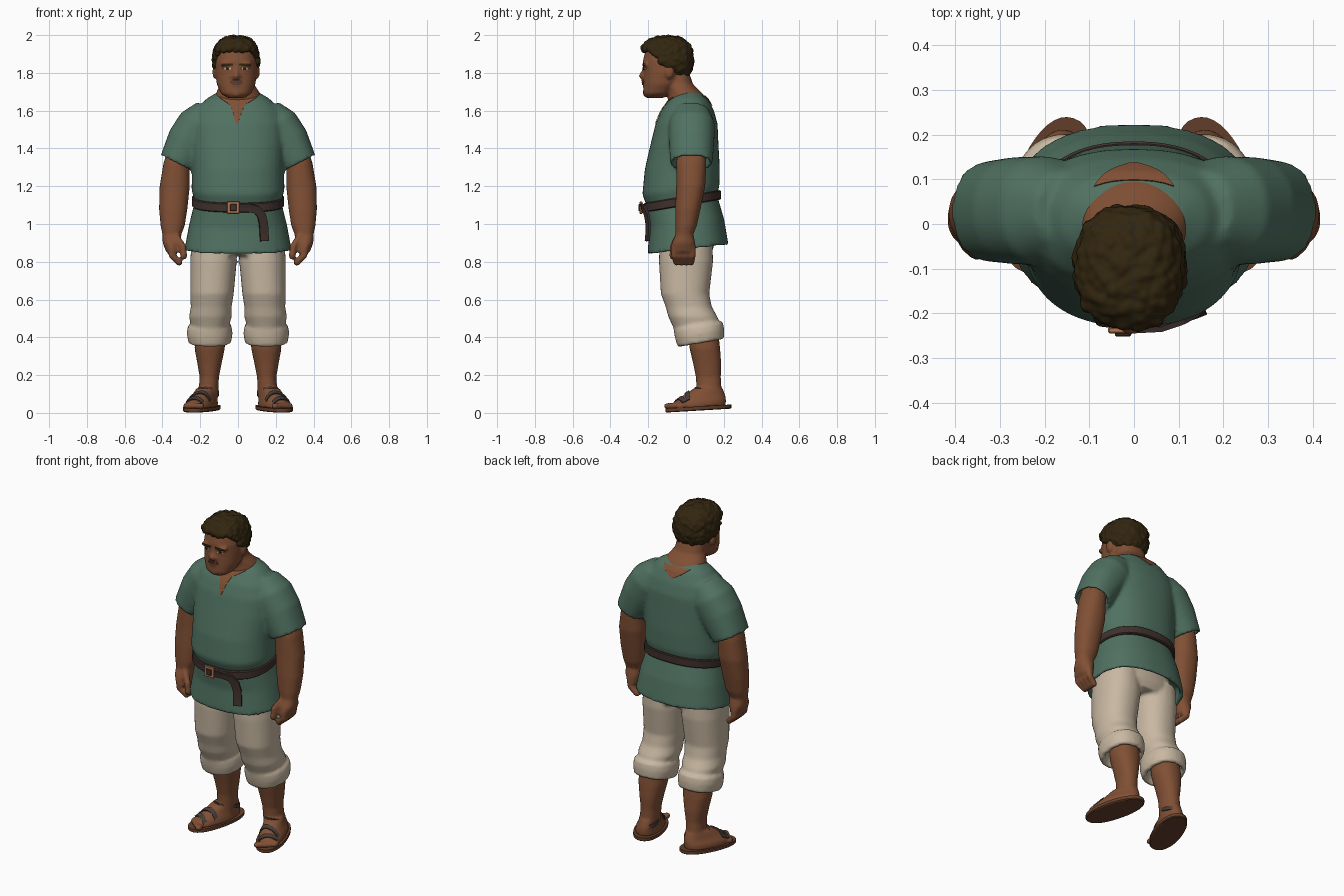
import bpy, bmesh, math, random
from mathutils import Vector, Matrix
from mathutils.bvhtree import BVHTree

random.seed(4)
if "Cube" in bpy.data.objects:
    bpy.data.objects.remove(bpy.data.objects["Cube"], do_unlink=True)


def material(name, r, g, b):
    mat = bpy.data.materials.new(name)
    mat.use_nodes = True
    mat.diffuse_color = (r, g, b, 1)
    shader = mat.node_tree.nodes["Principled BSDF"]
    shader.inputs["Base Color"].default_value = (r, g, b, 1)
    shader.inputs["Roughness"].default_value = 0.8
    return mat


skin = material("brown skin", .22, .08, .035)
green = material("green cloth", .08, .165, .12)
cream = material("cream cloth", .58, .48, .36)
dark_hair = material("dark brown hair", .032, .019, .005)
leather = material("dark leather", .05, .03, .025)
bronze = material("bronze", .45, .19, .08)
strap_grey = material("grey brown strap", .06, .042, .036)
sole_brown = material("sole brown", .13, .05, .024)
lip = material("lip brown", .15, .052, .028)
white = material("eye white", .5, .46, .42)


def loft(bm, sections, side=1, n=40, p=2.2):
    """Bridge rings given as x, y, z, rx, ry, slope x, slope y, turn."""
    rings = []
    for s in sections:
        x, y, z, rx, ry, tx, ty, turn = tuple(s) + (0,) * (8 - len(s))
        ring = []
        for i in range(n):
            c, d = math.cos(math.tau * i / n), math.sin(math.tau * i / n)
            u = rx * math.copysign(abs(c) ** (2 / p), c)
            v = ry * math.copysign(abs(d) ** (2 / p), d)
            dx = u * math.cos(turn) - v * math.sin(turn)
            dy = u * math.sin(turn) + v * math.cos(turn)
            ring.append(bm.verts.new((side * (x + dx), y + dy, z + tx * dx + ty * dy)))
        rings.append(ring)
    for a, b in zip(rings, rings[1:]):
        for i in range(n):
            bm.faces.new((a[i], a[i - 1], b[i - 1], b[i]))
    bm.faces.new(rings[0])
    bm.faces.new(rings[-1])


def ball(bm, centre, radii, detail=2):
    bmesh.ops.create_icosphere(bm, subdivisions=detail, radius=1,
                               matrix=Matrix.Translation(centre) @ Matrix.Diagonal((*radii, 1)))


def beads(bm, path, radius, side=1):
    """Chain of balls along a path, fused later."""
    for a, b in zip(path, path[1:]):
        for k in range(6):
            c = Vector(a).lerp(Vector(b), k / 5)
            ball(bm, (side * c.x, c.y, c.z), (radius,) * 3)


def finish(name, bm, mat, voxel=0, smooth=0, thickness=0):
    if not thickness:
        bmesh.ops.recalc_face_normals(bm, faces=bm.faces)
    mesh = bpy.data.meshes.new(name)
    bm.to_mesh(mesh)
    bm.free()
    mesh.materials.append(mat)
    obj = bpy.data.objects.new(name, mesh)
    bpy.context.collection.objects.link(obj)
    for poly in mesh.polygons:
        poly.use_smooth = voxel > 0
    if voxel:
        mod = obj.modifiers.new("fuse", "REMESH")
        mod.mode, mod.voxel_size, mod.use_smooth_shade = "VOXEL", voxel, True
    if smooth:
        mod = obj.modifiers.new("soften", "SMOOTH")
        mod.factor, mod.iterations = .5, smooth
    if thickness:
        mod = obj.modifiers.new("thickness", "SOLIDIFY")
        mod.thickness, mod.offset = thickness, 0
    return obj


def surface(obj):
    bpy.context.view_layer.update()
    return BVHTree.FromObject(obj, bpy.context.evaluated_depsgraph_get())


def drape(name, mat, tree, rows, direction, lift, thickness=.003):
    """Project a grid of points along a direction to lie on a surface."""
    bm, grid, ray = bmesh.new(), [], Vector(direction)
    for row in rows:
        hits = [tree.ray_cast(Vector(pt), ray)[0] for pt in row]
        grid.append([h and bm.verts.new(h - ray * lift) for h in hits])
    for a, b in zip(grid, grid[1:]):
        for i in range(len(a) - 1):
            quad = (a[i], a[i + 1], b[i + 1], b[i])
            if all(quad):
                bm.faces.new(quad)
    return finish(name, bm, mat, thickness=thickness)


def patch(name, mat, tree, outline, facing=-1, lift=.003):
    """Drape a shape given as rows of z, left x, right x."""
    rows = []
    for a, b in zip(outline, outline[1:]):
        for k in range(5):
            z, left, right = Vector(a).lerp(Vector(b), k / 4)
            rows.append([(left + (right - left) * i / 8, facing, z) for i in range(9)])
    return drape(name, mat, tree, rows, (0, -facing, 0), lift)


# Tunic: hollow hem, body and sleeves fused into one cloth
bm = bmesh.new()
loft(bm, [(0, .01, .94, .255, .18, 0, .12), (0, .01, .867, .262, .192, 0, .12),
          (0, .01, .863, .284, .215, 0, .12), (0, .005, 1.0, .258, .197, 0, .12),
          (0, -.02, 1.12, .228, .185, 0, .17), (0, -.027, 1.18, .246, .204, 0, .12),
          (0, -.02, 1.3, .243, .198, 0, .05), (0, -.008, 1.42, .25, .18),
          (0, .003, 1.53, .25, .164), (0, .008, 1.6, .225, .14),
          (0, .015, 1.665, .165, .1), (0, .015, 1.7, .105, .055)], n=56, p=2.35)
for side in (1, -1):
    loft(bm, [(.14, .03, 1.6, .075, .09, .6), (.2, .03, 1.53, .1, .122, .6),
              (.262, .03, 1.44, .098, .12, .6), (.326, .028, 1.32, .084, .112, .5),
              (.326, .028, 1.322, .07, .096, .5), (.315, .03, 1.37, .07, .09, .5)], side)
tunic = finish("tunic", bm, green, .011, 6)
cloth = surface(tunic)

# Neck opening, front slit and back dip
patch("front_neck_slit", skin, cloth,
      [(1.67, -.1, .1), (1.63, -.04, .035), (1.6, -.028, .022),
       (1.56, -.018, .008), (1.53, -.01, 0)])
patch("back_neck_dip", skin, cloth,
      [(1.68, -.09, .09), (1.65, -.05, .05), (1.625, -.005, .005)], 1)

# Belt with hanging end and buckle
bm = bmesh.new()
loft(bm, [(0, -.02, 1.095, .238, .2, 0, .17), (0, -.02, 1.1, .244, .205, 0, .17),
          (0, -.02, 1.14, .244, .205, 0, .17), (0, -.02, 1.145, .238, .2, 0, .17)], n=56, p=2.35)
finish("belt", bm, leather)
path = [Vector(c) for c in ((-.01, 1.085), (.06, 1.085), (.1, 1.075), (.125, 1.045),
                            (.135, 1.0), (.138, .95), (.14, .91))]
rows = []
for i, c in enumerate(path):
    along = (path[min(i + 1, len(path) - 1)] - path[max(i - 1, 0)]).normalized()
    across = Vector((-along.y, along.x)) * .022
    rows.append([((c + across * t).x, -1, (c + across * t).y) for t in (-1, 0, 1)])
drape("belt_end", leather, cloth, rows, (0, 1, 0), .028, .012)
for name, mat, size, y in (("buckle", bronze, .066, -.238), ("buckle_centre", leather, .036, -.245)):
    bm = bmesh.new()
    bmesh.ops.create_cube(bm, size=1, matrix=Matrix.Translation((-.025, y, 1.087))
                          @ Matrix.Diagonal((size, .014, size, 1)))
    bmesh.ops.bevel(bm, geom=bm.edges[:], offset=.003, segments=1, affect="EDGES")
    finish(name, bm, mat)

# Trousers with rolled, hollow cuffs
bm = bmesh.new()
loft(bm, [(0, 0, .96, .225, .15), (0, 0, .88, .24, .148), (0, 0, .835, .2, .13)])
for side in (1, -1):
    loft(bm, [(.13, 0, .92, .115, .14), (.13, 0, .8, .123, .143), (.138, -.005, .63, .115, .128),
              (.142, .015, .56, .108, .122), (.146, .036, .51, .113, .13),
              (.148, .055, .465, .102, .12, 0, .15), (.15, .065, .46, .116, .13, 0, .18),
              (.15, .072, .42, .121, .13, 0, .18), (.15, .078, .372, .113, .123, 0, .18),
              (.15, .08, .368, .09, .1, 0, .18), (.15, .08, .41, .085, .095, 0, .18)], side)
finish("trousers", bm, cream, .01, 4)

# Arms and curled hands
for side, label in ((1, "left"), (-1, "right")):
    bm = bmesh.new()
    loft(bm, [(.31, .03, 1.42, .055, .07), (.325, .028, 1.32, .07, .08),
              (.335, .025, 1.2, .08, .077), (.343, .01, 1.08, .075, .067),
              (.346, 0, .99, .064, .057), (.35, -.008, .945, .05, .047),
              (.35, -.013, .9, .049, .062), (.345, -.015, .85, .034, .063)], side, n=28)
    for k in range(4):
        y = -.062 + .032 * k
        beads(bm, [(.355, y, .88), (.35, y, .835), (.312, y * .8, .797)], .019, side)
    beads(bm, [(.325, -.045, .93), (.292, -.068, .88), (.287, -.07, .83)], .019, side)
    finish(label + "_arm", bm, skin, .008, 4)

# Lower legs, feet and sandals
TURN = .32


def foot_point(u, v, z, side):
    c, s = math.cos(TURN), math.sin(TURN)
    return (side * (.192 + u * c - v * s), .065 + u * s + v * c, z)


for side, label in ((1, "left"), (-1, "right")):
    bm = bmesh.new()
    loft(bm, [(.146, .09, .43, .08, .08), (.15, .1, .34, .08, .081), (.151, .112, .26, .064, .074),
              (.152, .118, .19, .051, .066), (.156, .122, .12, .052, .066),
              (.158, .125, .06, .05, .065)], side, n=28)
    loft(bm, [(.192, .065, .03, .073, .15, 0, .06, TURN), (.19, .072, .06, .07, .145, 0, .06, TURN),
              (.178, .095, .09, .058, .118, 0, 0, TURN), (.165, .118, .13, .05, .078, 0, 0, TURN)], side)
    for k in range(5):
        ball(bm, foot_point(-.046 + .024 * k, -.152 + .009 * k, .036, side),
             (.02 - .0015 * k, .026, .018))
    foot = finish(label + "_lower_leg", bm, skin, .008, 4)
    bm = bmesh.new()
    loft(bm, [(.192, .065, .012, .076, .176, 0, .06, TURN), (.192, .065, .016, .082, .181, 0, .06, TURN),
              (.192, .065, .034, .082, .181, 0, .06, TURN)], side)
    finish(label + "_sandal_sole", bm, sole_brown)
    top = surface(foot)
    for name, v, slant in (("toe", -.105, .15), ("instep", -.062, -.25)):
        rows = [[foot_point(u * .009, v + w + slant * u * .009, .2, side) for w in (-.011, 0, .011)]
                for u in range(-8, 9)]
        drape(f"{label}_{name}_strap", strap_grey, top, rows, (0, 0, -1), .004, .006)
    bm = bmesh.new()
    loft(bm, [(.162, .122, .098, .058, .08, 0, -.25, TURN), (.16, .122, .12, .056, .076, 0, -.25, TURN)], side)
    finish(label + "_ankle_strap", bm, strap_grey)

# Head, neck, ears and nose
bm = bmesh.new()
MID = -.01
loft(bm, [(MID, -.165, 1.667, .045, .045), (MID, -.152, 1.69, .08, .075), (MID, -.128, 1.74, .102, .098),
          (MID, -.112, 1.8, .11, .113), (MID, -.107, 1.86, .11, .122),
          (MID, -.102, 1.92, .1, .113), (MID, -.1, 1.965, .06, .07)])
loft(bm, [(0, .01, 1.6, .11, .09), (0, .008, 1.66, .126, .104), (0, -.005, 1.695, .115, .088),
          (MID / 2, -.035, 1.74, .09, .072), (MID, -.06, 1.82, .085, .07)])
for z, y, r in ((1.785, -.23, .02), (1.8, -.224, .015), (1.82, -.22, .013)):
    ball(bm, (MID, y, z), (r, r, .02))
for side in (1, -1):
    ball(bm, (MID + side * .016, -.222, 1.781), (.014, .014, .012))
    ball(bm, (MID + side * .045, -.212, 1.845), (.042, .018, .014))
    ball(bm, (MID + side * .112, -.088, 1.805), (.014, .026, .038))
for z in (1.757, 1.741):
    ball(bm, (MID, -.213, z), (.036, .02, .01))
ball(bm, (MID, -.2, 1.692), (.035, .03, .024))
face = surface(finish("head", bm, skin, .008, 3))

# Painted face details
patch("lips", lip, face, [(1.764, -.035, .015), (1.75, -.045, .025), (1.736, -.03, .01)], lift=.002)
patch("mouth_line", leather, face, [(1.752, -.044, .024), (1.748, -.044, .024)], lift=.004)
for side, label in ((1, "left"), (-1, "right")):
    x = MID + side * .045
    patch(label + "_eye", white, face, [(1.828, x - .018, x + .018), (1.817, x - .018, x + .018)])
    patch(label + "_pupil", dark_hair, face, [(1.829, x - .008, x + .008), (1.816, x - .008, x + .008)], lift=.005)
    patch(label + "_brow", dark_hair, face, [(1.85, x - .028, x + .028), (1.838, x - .03, x + .03)])

# Curly hair: small lumps scattered over a boxy cap above the hairline
bm = bmesh.new()
COUNT = 440
for i in range(COUNT):
    h = 1 - 2 * (i + .5) / COUNT
    a = i * math.pi * (3 - math.sqrt(5))
    flat = math.sqrt(1 - h * h)
    d = Vector((flat * math.cos(a), flat * math.sin(a), h))
    d /= sum(abs(c) ** 2.6 for c in d) ** (1 / 2.6)
    at = Vector((MID + d.x * .108, -.103 + d.y * .128, 1.872 + d.z * .109))
    hairline = min(1.918, max(1.797, 1.918 - (at.y + .19) * 1.1))
    if at.z > hairline:
        at += Vector([random.uniform(-.004, .004) for _ in range(3)])
        ball(bm, at, (random.uniform(.016, .021),) * 3)
finish("curly_hair", bm, dark_hair, .006, 1)
